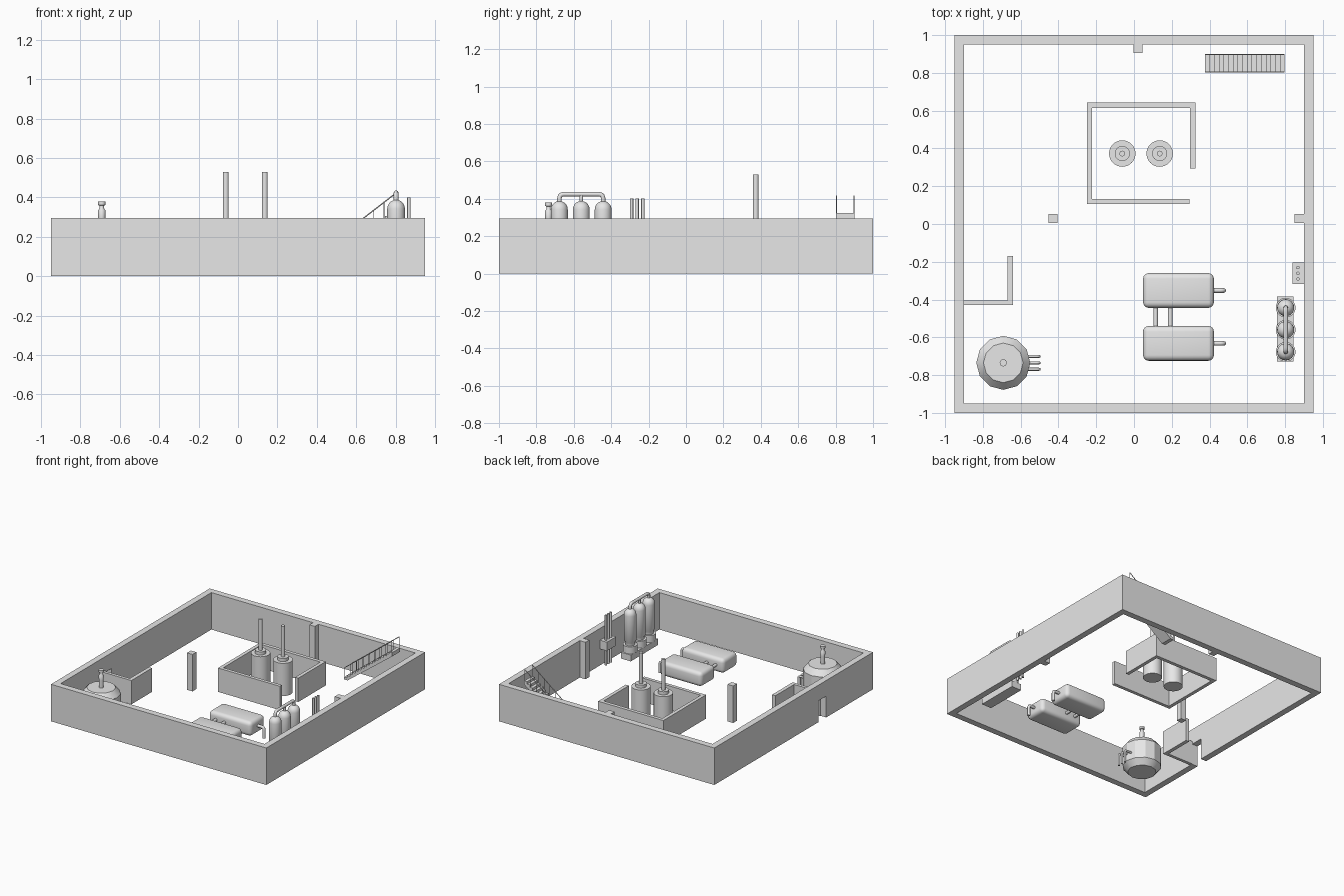
import bpy, bmesh, math
from mathutils import Vector

if "Cube" in bpy.data.objects:
    bpy.data.objects.remove(bpy.data.objects["Cube"], do_unlink=True)

grey = bpy.data.materials.new("plain grey")
grey.use_nodes = True
grey.diffuse_color = (0.8, 0.8, 0.8, 1)
grey.node_tree.nodes["Principled BSDF"].inputs["Base Color"].default_value = (0.8, 0.8, 0.8, 1)


def finish(name, bm, smooth=None):
    """Turn a bmesh into a named, coloured object."""
    bmesh.ops.recalc_face_normals(bm, faces=bm.faces)
    mesh = bpy.data.meshes.new(name)
    bm.to_mesh(mesh)
    bm.free()
    mesh.materials.append(grey)
    ob = bpy.data.objects.new(name, mesh)
    bpy.context.collection.objects.link(ob)
    if smooth:
        bpy.ops.object.select_all(action='DESELECT')
        ob.select_set(True)
        bpy.context.view_layer.objects.active = ob
        bpy.ops.object.shade_smooth_by_angle(angle=math.radians(smooth))
    return ob


def prism(name, pts, to3d, a, b):
    """Extrude a flat outline from a to b; to3d(u, v, depth) places it."""
    bm = bmesh.new()
    face = bm.faces.new([bm.verts.new(to3d(u, v, a)) for u, v in pts])
    new = bmesh.ops.extrude_face_region(bm, geom=[face])["geom"]
    move = Vector(to3d(0, 0, b)) - Vector(to3d(0, 0, a))
    bmesh.ops.translate(bm, vec=move, verts=[g for g in new if isinstance(g, bmesh.types.BMVert)])
    return finish(name, bm)


def plan(u, v, d):
    return (u, v, d)


def side(u, v, d):
    return (d, u, v)


def front(u, v, d):
    return (u, d, v)


def box(name, x0, x1, y0, y1, z0, z1, round_by=0):
    bm = bmesh.new()
    bmesh.ops.create_cube(bm, size=1)
    for v in bm.verts:
        v.co = ((x0 + x1) / 2 + v.co.x * (x1 - x0), (y0 + y1) / 2 + v.co.y * (y1 - y0),
                (z0 + z1) / 2 + v.co.z * (z1 - z0))
    if round_by:
        bmesh.ops.bevel(bm, geom=bm.edges[:], offset=round_by, segments=4, profile=0.5, affect='EDGES')
    return finish(name, bm, 40 if round_by else None)


def lathe(name, x, y, profile, sides=32, smooth=40):
    """Stack of rings (radius, height), capped at both ends."""
    bm = bmesh.new()
    rings = []
    for r, z in profile:
        rings.append([bm.verts.new((x + r * math.cos(math.tau * i / sides),
                                    y + r * math.sin(math.tau * i / sides), z)) for i in range(sides)])
    for lo, hi in zip(rings, rings[1:]):
        for i in range(sides):
            j = (i + 1) % sides
            bm.faces.new((lo[i], lo[j], hi[j], hi[i]))
    bm.faces.new(rings[0])
    bm.faces.new(rings[-1])
    return finish(name, bm, smooth)


def pipe(name, pts, r, bend=0.02):
    """Round pipe through pts, with each corner turned into an arc."""
    pts = [Vector(p) for p in pts]
    path = [pts[0]]
    for p, c, n in zip(pts, pts[1:], pts[2:]):
        s = c + (p - c).normalized() * bend
        e = c + (n - c).normalized() * bend
        path += [s * (1 - t) ** 2 + c * 2 * t * (1 - t) + e * t * t for t in (0, .2, .4, .6, .8, 1)]
    path.append(pts[-1])
    cu = bpy.data.curves.new(name, 'CURVE')
    cu.dimensions = '3D'
    cu.bevel_depth = r
    cu.bevel_resolution = 2
    cu.use_fill_caps = True
    sp = cu.splines.new('POLY')
    sp.points.add(len(path) - 1)
    for q, p in zip(sp.points, path):
        q.co = (*p, 1)
    cu.materials.append(grey)
    ob = bpy.data.objects.new(name, cu)
    bpy.context.collection.objects.link(ob)
    return ob


# Outer walls: three-sided run plus the wall with a doorway
H = 0.295
prism("outer_wall", [(-.9, -1), (.95, -1), (.95, 1), (-.9, 1), (-.9, .95), (.9, .95), (.9, -.95), (-.9, -.95)],
      plan, 0, H)
prism("doorway_wall", [(-1, 0), (-.41, 0), (-.41, .17), (-.31, .17), (-.31, 0), (1, 0), (1, H), (-1, H)],
      side, -.95, -.9)

# Inner partition walls
prism("entry_partition", [(-.9, -.43), (-.64, -.43), (-.64, -.17), (-.67, -.17), (-.67, -.405), (-.9, -.405)],
      plan, 0, .19)
prism("furnace_room_wall", [(-.25, .105), (.295, .105), (.295, .132), (-.222, .132), (-.222, .614), (.297, .614),
                            (.297, .295), (.325, .295), (.325, .642), (-.25, .642)], plan, 0, .19)

# Pillars
box("free_pillar", -.453, -.405, .005, .053, 0, H)
box("back_pillar", -.003, .045, .905, .95, 0, H)
box("right_pillar", .85, .9, .005, .053, 0, H)

# Furnaces with tall chimneys
for i, x in enumerate((-.062, .136)):
    lathe(f"furnace_{i + 1}", x, .373,
          [(.07, 0), (.07, .26), (.04, .26), (.04, .285), (.015, .285), (.015, .53)])

# Staircase: stepped top, sloped underside
X0, X1, TOP, N = .375, .797, .325, 17
run, rise = (X1 - X0) / N, TOP / N
steps = [(X0, 0)]
for i in range(N):
    steps += [(X0 + i * run, (i + 1) * rise), (X0 + (i + 1) * run, (i + 1) * rise)]
steps += [(X1, TOP - .03), (X0 + .03, 0)]
prism("staircase", steps, front, .802, .9)

# Stair handrails
for tag, y in (("front", .804), ("back", .898)):
    pipe(f"{tag}_handrail", [(X0 + .004, y, .095), (X1 - .004, y, .415)], .003)
    for k in range(9):
        t = k / 8
        x = X0 + .004 + t * (X1 - X0 - .008)
        pipe(f"{tag}_rail_post_{k + 1}", [(x, y, t * (TOP - .02)), (x, y, .095 + t * .32)], .002)

# Wall box with three conduits
box("control_box", .84, .9, -.318, -.203, .13, .2)
for i in range(3):
    y = -.291 + i * .03
    pipe(f"conduit_{i + 1}", [(.868, y, 0), (.868, y, .4)], .009)

# Three upright domed cylinders on a plinth
box("cylinder_plinth", .757, .845, -.727, -.385, 0, .05)
ys = (-.677, -.56, -.443)
dome = [(.045 * math.cos(a), .342 + .046 * math.sin(a)) for a in [math.radians(d) for d in (0, 18, 36, 54, 72, 86)]]
for i, y in enumerate(ys):
    lathe(f"gas_cylinder_{i + 1}", .803, y,
          [(.052, .05), (.052, .105), (.035, .105), (.035, .125), (.045, .14)] + dome)
pipe("cylinder_manifold", [(.803, ys[0], .38), (.803, ys[0], .424), (.803, ys[2], .424), (.803, ys[2], .38)],
     .012, .025)
pipe("manifold_middle", [(.803, ys[1], .38), (.803, ys[1], .424)], .01)

# Two rounded horizontal tanks with outlets and cross pipes
for i, y in enumerate((-.352, -.632)):
    box(f"storage_tank_{i + 1}", .048, .423, y - .092, y + .092, .025, .14, .03)
    pipe(f"tank_outlet_{i + 1}", [(.41, y, .085), (.476, y, .085), (.476, y, 0)], .012)
for i, x in enumerate((.115, .192)):
    pipe(f"tank_link_{i + 1}", [(x, -.55, .085), (x, -.435, .085)], .012)

# Faceted boiler with relief valve and outlet pipes
BX, BY = -.692, -.735
lathe("boiler", BX, BY, [(.105, 0), (.143, .045), (.143, .195), (.105, .24)], 12, 25)
lathe("boiler_valve", BX, BY, [(.018, .235), (.018, .3), (.019, .335), (.011, .345), (.011, .358),
                               (.019, .362), (.019, .38)], 16)
for i in range(3):
    y = BY + (i - 1) * .034
    pipe(f"boiler_outlet_{i + 1}", [(BX + .12, y, .1), (BX + .19, y, .1), (BX + .19, y, 0)], .008, .015)
